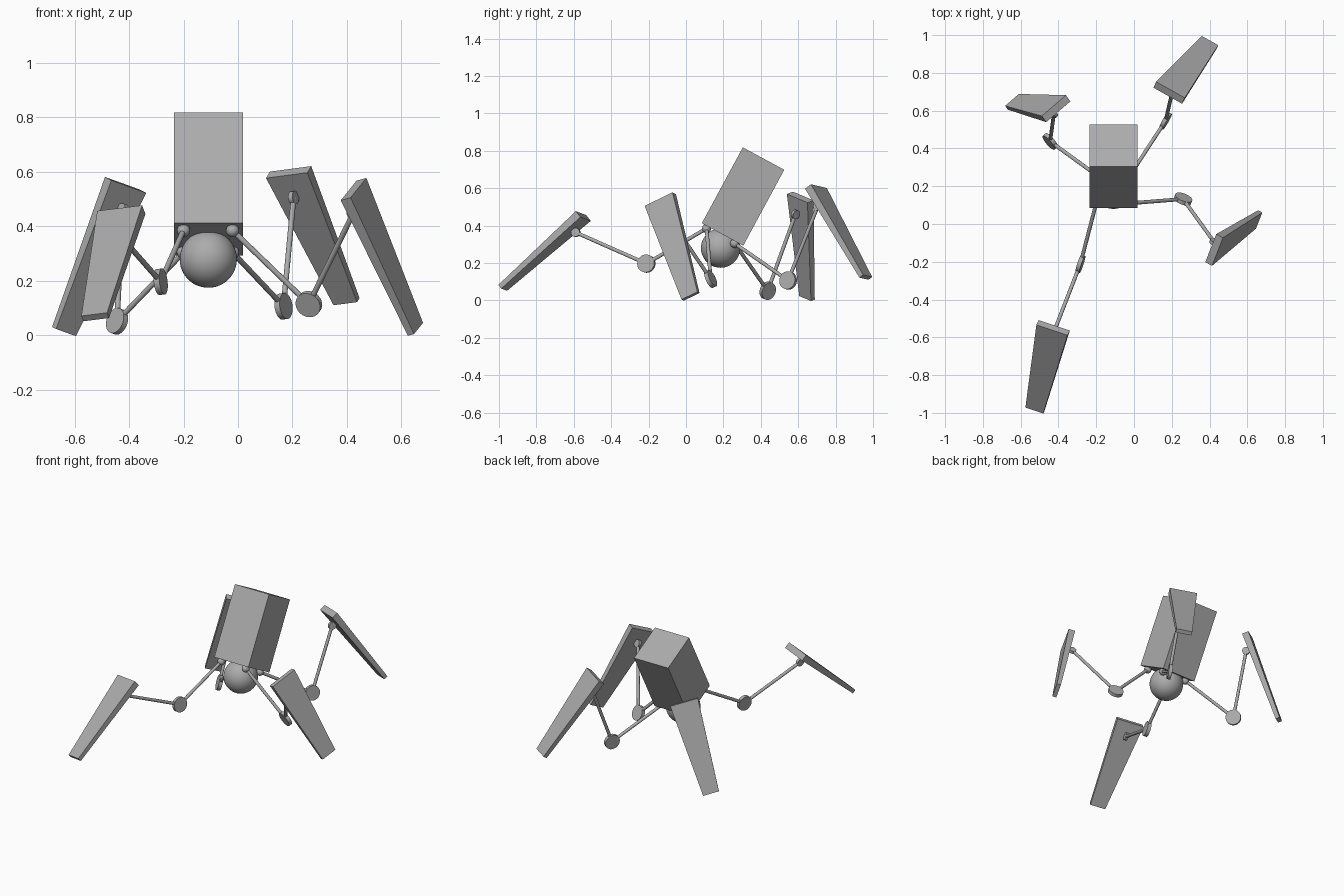
import bpy
import bmesh
import math
from mathutils import Matrix, Vector

if "Cube" in bpy.data.objects:
    bpy.data.objects.remove(bpy.data.objects["Cube"])

grey = bpy.data.materials.new("plain_grey")
grey.diffuse_color = (0.41, 0.41, 0.41, 1)
grey.use_nodes = True
grey.node_tree.nodes["Principled BSDF"].inputs["Base Color"].default_value = grey.diffuse_color


def finish(name, bm, smooth=False):
    """Turn a bmesh into a named object in the plain grey material."""
    bmesh.ops.recalc_face_normals(bm, faces=bm.faces[:])
    mesh = bpy.data.meshes.new(name)
    bm.to_mesh(mesh)
    bm.free()
    mesh.materials.append(grey)
    obj = bpy.data.objects.new(name, mesh)
    bpy.context.collection.objects.link(obj)
    if smooth:
        bpy.ops.object.select_all(action='DESELECT')
        obj.select_set(True)
        bpy.context.view_layer.objects.active = obj
        bpy.ops.object.shade_smooth_by_angle(angle=math.radians(40))
    return obj


def ball(name, centre, radius, segments=24):
    bm = bmesh.new()
    bmesh.ops.create_uvsphere(bm, u_segments=segments, v_segments=segments // 2,
                              radius=radius, matrix=Matrix.Translation(centre))
    return finish(name, bm, True)


def cylinder(name, start, end, radius, segments):
    axis = end - start
    turn = axis.to_track_quat('Z', 'Y').to_matrix().to_4x4()
    bm = bmesh.new()
    bmesh.ops.create_cone(bm, cap_ends=True, segments=segments, radius1=radius,
                          radius2=radius, depth=axis.length,
                          matrix=Matrix.Translation((start + end) / 2) @ turn)
    return finish(name, bm, True)


def disc(name, centre, axis, radius, depth):
    return cylinder(name, centre - axis * depth / 2, centre + axis * depth / 2, radius, 32)


def tapered_plate(name, top, along, across, normal, length):
    """Four-sided plate, wide and thick at the top, narrow at the tip."""
    bm = bmesh.new()
    rings = []
    for dist, width, thick in ((0, 0.175, 0.042), (length, 0.1, 0.026)):
        rings.append([bm.verts.new(top + along * dist + across * sx * width / 2
                                   + normal * sy * thick / 2)
                      for sx, sy in ((-1, -1), (1, -1), (1, 1), (-1, 1))])
    a, b = rings
    bm.faces.new(a)
    bm.faces.new(b)
    for i in range(4):
        j = (i + 1) % 4
        bm.faces.new((a[i], a[j], b[j], b[i]))
    return finish(name, bm)


# Body: tall box leaning backwards
bm = bmesh.new()
bmesh.ops.create_cube(bm, size=1, matrix=Matrix.Translation((-0.109, 0.305, 0.556))
                      @ Matrix.Rotation(math.radians(-28.4), 4, 'X')
                      @ Matrix.Diagonal((0.253, 0.252, 0.461, 1)))
finish("body", bm)

# Round belly under the body
ball("belly", Vector((-0.109, 0.185, 0.28)), 0.105, 48)

# Legs: hip, knee, ankle, and the direction the foot plate points
legs = {
    "front_left": ((-0.2, 0.11, 0.385), (-0.284, -0.212, 0.197),
                   (-0.431, -0.59, 0.364), (-0.171, -0.734, -0.657)),
    "front_right": ((-0.02, 0.11, 0.385), (0.26, 0.132, 0.115),
                    (0.424, -0.095, 0.45), (0.39, 0.28, -0.877)),
    "back_right": ((-0.02, 0.26, 0.305), (0.167, 0.546, 0.107),
                   (0.204, 0.705, 0.505), (0.356, 0.457, -0.81)),
    "back_left": ((-0.2, 0.26, 0.305), (-0.444, 0.437, 0.052),
                  (-0.424, 0.585, 0.46), (-0.389, 0.06, -0.919)),
}
for side, points in legs.items():
    hip, knee, ankle, along = map(Vector, points)
    # Hinge axis is square to the plane of the leg
    hinge = (knee - hip).cross(ankle - knee).normalized()
    along = (along - hinge * along.dot(hinge)).normalized()
    inward = along.cross(hinge)
    if inward.dot(knee - ankle) < 0:
        inward.negate()
    ball(side + "_hip", hip, 0.024)
    cylinder(side + "_upper_rod", hip, knee, 0.01, 16)
    disc(side + "_knee", knee, hinge, 0.048, 0.022)
    cylinder(side + "_lower_rod", knee, ankle, 0.01, 16)
    disc(side + "_ankle", ankle, hinge, 0.024, 0.018)
    tapered_plate(side + "_foot_plate", ankle - along * 0.088 - inward * 0.04,
                  along, hinge, inward, 0.585)
